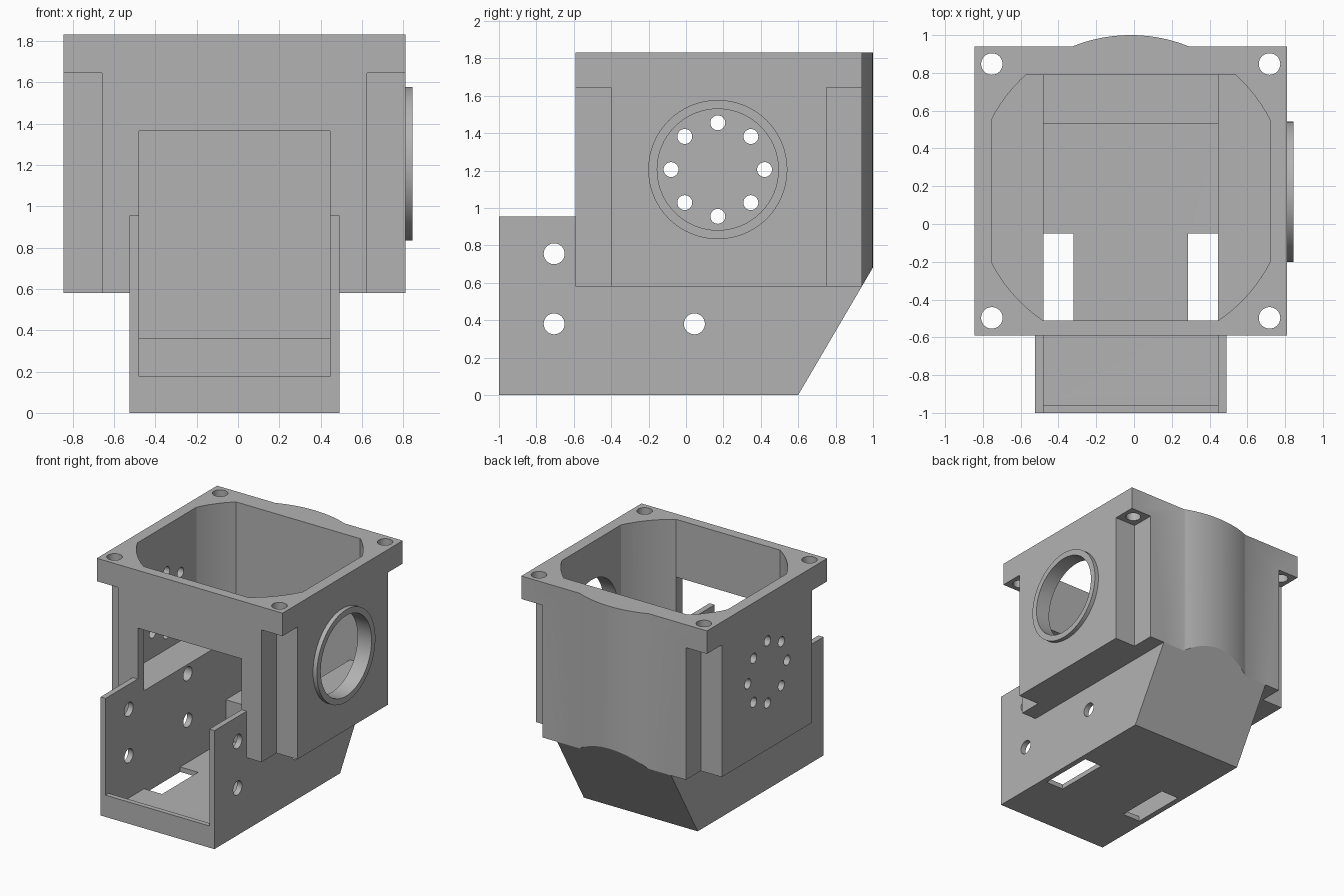
import bpy, bmesh
from math import cos, sin, pi, radians
from mathutils import Vector

if "Cube" in bpy.data.objects:
    bpy.data.objects.remove(bpy.data.objects["Cube"])

grey = bpy.data.materials.new("plain grey")
grey.use_nodes = True
grey.diffuse_color = (0.45, 0.45, 0.45, 1)
grey.node_tree.nodes["Principled BSDF"].inputs["Base Color"].default_value = (0.45, 0.45, 0.45, 1)

CX, CY = -0.0175, 0.175      # housing axis
HX, HY = 0.8275, 0.765       # housing half sizes
BORE_Y, BORE_Z = 0.17, 1.205  # side bearing centre


def prism(name, pts, axis, lo, hi):
    """Extrude a closed outline along x (points are y, z) or z (points are x, y)."""
    bm = bmesh.new()
    place = (lambda p: (lo, p[0], p[1])) if axis == "x" else (lambda p: (p[0], p[1], lo))
    face = bm.faces.new([bm.verts.new(place(p)) for p in pts])
    ext = bmesh.ops.extrude_face_region(bm, geom=[face])
    step = Vector((hi - lo, 0, 0)) if axis == "x" else Vector((0, 0, hi - lo))
    bmesh.ops.translate(bm, vec=step, verts=[v for v in ext["geom"] if isinstance(v, bmesh.types.BMVert)])
    bmesh.ops.recalc_face_normals(bm, faces=bm.faces)
    mesh = bpy.data.meshes.new(name)
    bm.to_mesh(mesh)
    bm.free()
    mesh.materials.append(grey)
    ob = bpy.data.objects.new(name, mesh)
    bpy.context.collection.objects.link(ob)
    return ob


def box(name, x, y, z):
    return prism(name, [(x[0], y[0]), (x[1], y[0]), (x[1], y[1]), (x[0], y[1])], "z", *z)


def arc(cx, cy, r, start=0, sweep=360, n=64):
    count = n if sweep == 360 else n + 1
    angles = [radians(start + sweep * i / n) for i in range(count)]
    return [(cx + r * cos(a), cy + r * sin(a)) for a in angles]


def combine(target, other, operation):
    """Apply a boolean and discard the helper solid."""
    mod = target.modifiers.new("boolean", "BOOLEAN")
    mod.operation, mod.object, mod.solver = operation, other, "EXACT"
    bpy.context.view_layer.objects.active = target
    bpy.ops.object.modifier_apply(modifier=mod.name)
    bpy.data.objects.remove(other)


def cut(target, other):
    combine(target, other, "DIFFERENCE")


# Upper housing block with a notch under each flange corner
housing = box("housing", (CX - HX, CX + HX), (CY - HY, CY + HY), (0.58, 1.83))
for sx in (-1, 1):
    for sy in (-1, 1):
        x = sorted((CX + sx * (HX - 0.187), CX + sx * (HX + 0.1)))
        y = sorted((CY + sy * (HY - 0.19), CY + sy * (HY + 0.1)))
        cut(housing, box("corner_notch", x, y, (0.4, 1.645)))
        cut(housing, prism("bolt_hole", arc(CX + sx * 0.735, CY + sy * 0.672, 0.057, n=32), "z", 1.5, 2))

# Rounded bulge on the back, trimmed along the sloped underside
bulge = prism("bulge", arc(CX, CY, 0.825, 60, 60, 32), "z", 0.58, 1.83)
slope = [(0.94, 0.58), (1.1, 0.853), (1.1, 0.5), (0.94, 0.5)]
cut(bulge, prism("slope_cutter", slope, "x", -1, 1))
combine(housing, bulge, "UNION")

# Lower tray with front cheeks and a sloped back
tray = [(-1, 0), (0.6, 0), (0.94, 0.58), (0.9, 0.7), (-0.55, 0.7), (-0.55, 0.955), (-1, 0.955)]
combine(housing, prism("tray", tray, "x", -0.525, 0.49), "UNION")

# Main chamber: a round bore limited by flat walls
chamber = prism("chamber", arc(CX, CY, 0.828, n=96), "z", 0.83, 2)
combine(chamber, box("chamber_limits", (-0.755, 0.72), (-0.51, 0.79), (0.7, 2.1)), "INTERSECT")
cut(housing, chamber)

# Channel with a low front lip, a raised back ledge and an open front
INNER = (-0.48, 0.445)
channel = [(-0.96, 0.04), (0.53, 0.04), (0.53, 0.36), (0.79, 0.36), (0.79, 0.9), (-0.5, 0.9),
           (-0.5, 1.365), (-1.1, 1.365), (-1.1, 0.175), (-0.96, 0.175)]
cut(housing, prism("channel", channel, "x", *INNER))

# Slots through the tray floor
for x in ((-0.48, -0.32), (0.285, 0.445)):
    cut(housing, box("floor_slot", x, (-0.51, -0.05), (-0.1, 0.1)))

# Screw holes in the tray walls; the upper rear pair is blind
for y, z in ((-0.705, 0.755), (-0.705, 0.38), (0.045, 0.38), (0.045, 0.755)):
    reach = 0.07 if y > 0 and z > 0.5 else 0.2
    cut(housing, prism("wall_hole", arc(y, z, 0.056, n=32), "x", INNER[0] - reach, INNER[1] + reach))

# Large bearing bore on one side, a circle of small holes on the other
cut(housing, prism("bearing_bore", arc(BORE_Y, BORE_Z, 0.324), "x", 0.5, 1))
for y, z in arc(BORE_Y, BORE_Z, 0.25, n=8):
    cut(housing, prism("small_hole", arc(y, z, 0.04, n=24), "x", -1, -0.6))

# Raised ring around the bearing bore
ring = prism("bearing_ring", arc(BORE_Y, BORE_Z, 0.372), "x", 0.81, 0.845)
cut(ring, prism("ring_bore", arc(BORE_Y, BORE_Z, 0.324), "x", 0.7, 1))

for ob in (housing, ring):
    bpy.ops.object.select_all(action="DESELECT")
    ob.select_set(True)
    bpy.context.view_layer.objects.active = ob
    bpy.ops.object.shade_smooth_by_angle(angle=radians(25))
